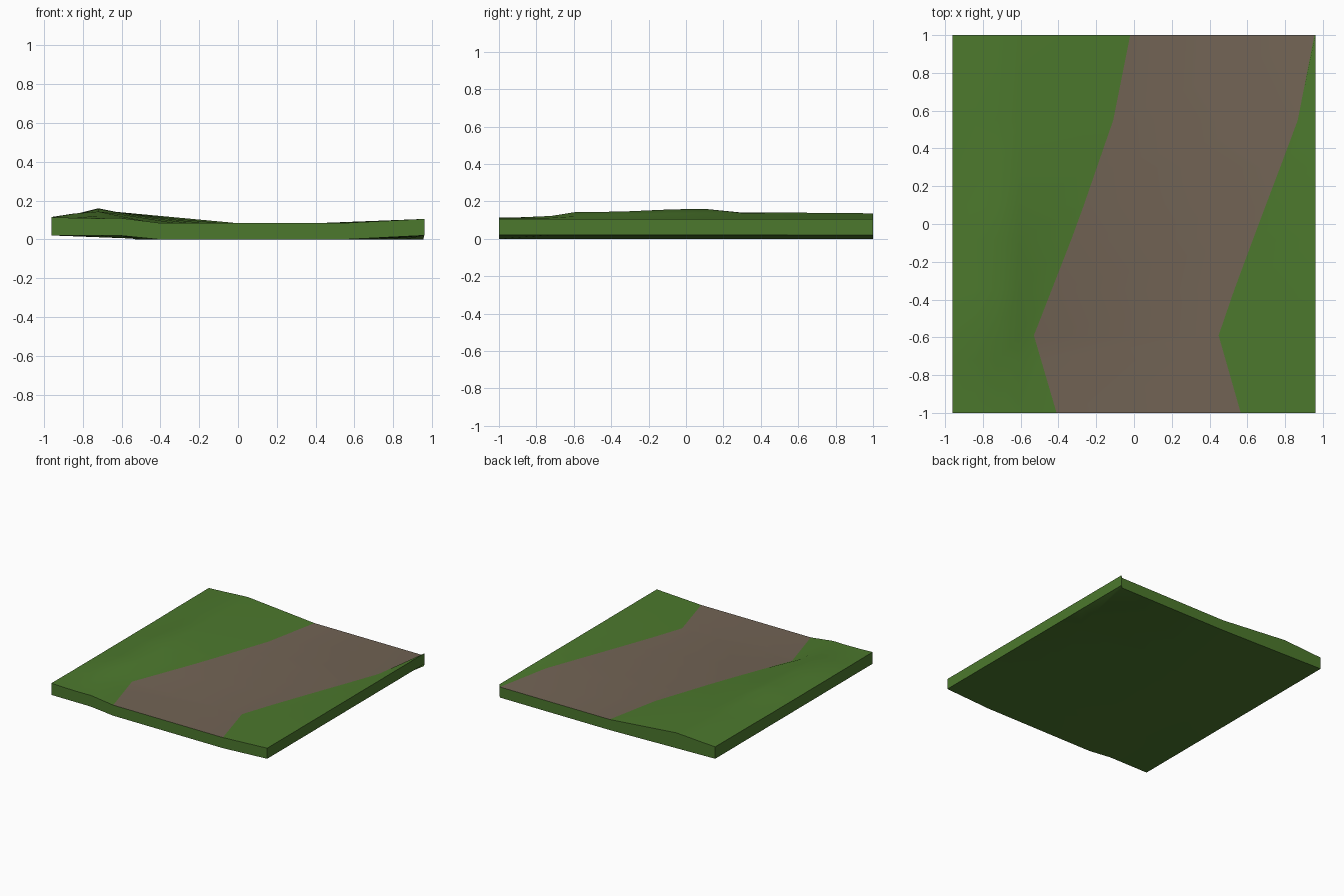
import bpy, bmesh

if "Cube" in bpy.data.objects:
    bpy.data.objects.remove(bpy.data.objects["Cube"])


def material(name, colour):
    m = bpy.data.materials.new(name)
    m.diffuse_color = (*colour, 1)
    m.use_nodes = True
    m.node_tree.nodes["Principled BSDF"].inputs["Base Color"].default_value = m.diffuse_color
    return m


def lerp_table(table, y):
    """Piecewise-linear lookup in a list of (y, value)."""
    for (y0, v0), (y1, v1) in zip(table, table[1:]):
        if y <= y1:
            return v0 + (v1 - v0) * (y - y0) / (y1 - y0)
    return table[-1][1]


HALF = 0.96
PATH_Z = 0.085
BANK = 0.02  # rise of the grass above the path at the outer borders

# Path borders as (y, x)
path_left = [(-1, -0.41), (-0.59, -0.53), (0, -0.30), (0.55, -0.11), (1, -0.02)]
path_right = [(-1, 0.565), (-0.58, 0.445), (0, 0.66), (0.54, 0.865), (1, 0.955)]

# Bumpy grass bank: top heights in rows (y) at the four left columns
bank_x = [-HALF, -0.84, -0.72, -0.61]
bank_rows = {
    -1.0: (0.114, 0.110, 0.108, 0.110),
    -0.72: (0.113, 0.112, 0.122, 0.112),
    -0.59: (0.113, 0.133, 0.143, 0.120),
    -0.35: (0.113, 0.128, 0.145, 0.130),
    -0.08: (0.113, 0.130, 0.157, 0.135),
    0.10: (0.113, 0.128, 0.160, 0.138),
    0.30: (0.113, 0.125, 0.140, 0.138),
    0.55: (0.115, 0.134, 0.136, 0.140),
    1.0: (0.116, 0.122, 0.130, 0.136),
}

bm = bmesh.new()
top, bottom = [], []
for y, heights in bank_rows.items():
    xl, xr = lerp_table(path_left, y), lerp_table(path_right, y)
    xs = bank_x + [xl, xr, HALF]
    zs = list(heights) + [PATH_Z, PATH_Z, PATH_Z + BANK]
    top.append([bm.verts.new((x, y, z)) for x, z in zip(xs, zs)])
    # Underside: flat below the path, slightly raised below the banks
    flat_to = -0.61 if y < -0.5 else -HALF
    row = []
    for x in xs:
        if x < xl:
            z = BANK * min(1, (xl - x) / (xl - flat_to))
        else:
            z = BANK if x == HALF else 0
        row.append(bm.verts.new((x, y, z)))
    bottom.append(row)

rows, cols = len(top), len(top[0])
PATH_COL = len(bank_x)

# Top and underside; the path strip gets the earth colour
for j in range(rows - 1):
    for i in range(cols - 1):
        f = bm.faces.new((top[j][i], top[j][i + 1], top[j + 1][i + 1], top[j + 1][i]))
        f.material_index = 1 if i == PATH_COL else 0
        bm.faces.new((bottom[j][i], bottom[j + 1][i], bottom[j + 1][i + 1], bottom[j][i + 1]))

# Side walls
for i in range(cols - 1):
    for j in (0, -1):
        bm.faces.new((bottom[j][i], bottom[j][i + 1], top[j][i + 1], top[j][i]))
for j in range(rows - 1):
    for i in (0, -1):
        bm.faces.new((bottom[j][i], bottom[j + 1][i], top[j + 1][i], top[j][i]))
bmesh.ops.recalc_face_normals(bm, faces=bm.faces)

mesh = bpy.data.meshes.new("ground_with_path")
bm.to_mesh(mesh)
bm.free()
mesh.materials.append(material("grass green", (0.072, 0.188, 0.026)))
mesh.materials.append(material("earth brown", (0.168, 0.126, 0.090)))
ground = bpy.data.objects.new("ground_with_path", mesh)
bpy.context.collection.objects.link(ground)

# Soft terrain, sharp rim
bpy.context.view_layer.objects.active = ground
ground.select_set(True)
bpy.ops.object.shade_smooth_by_angle(angle=0.6)
